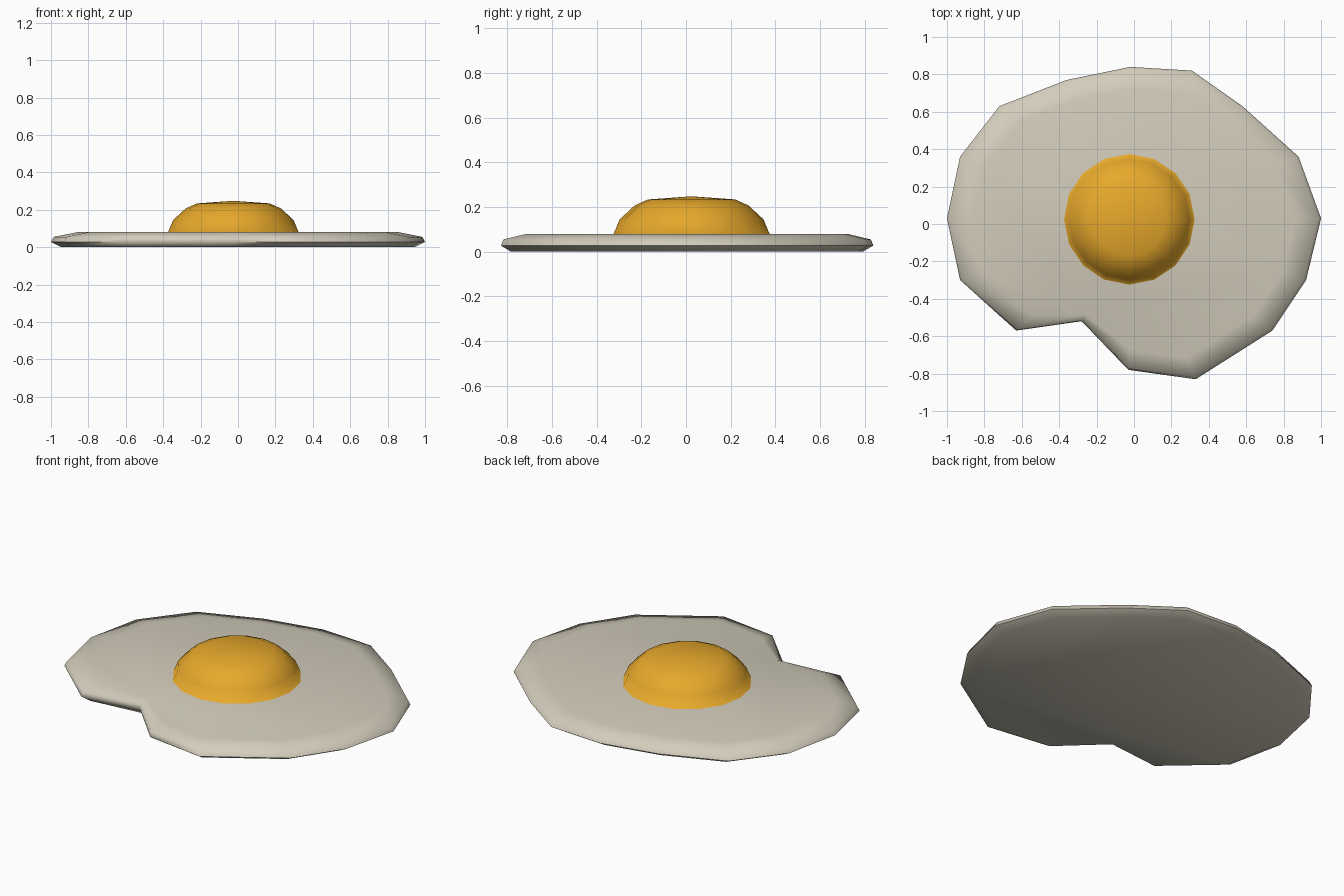
import bpy
import bmesh
from math import cos, sin, pi, radians

cube = bpy.data.objects.get("Cube")
if cube:
    bpy.data.objects.remove(cube, do_unlink=True)


def material(name, rgb):
    mat = bpy.data.materials.new(name)
    mat.use_nodes = True
    color = (*rgb, 1)
    mat.diffuse_color = color
    bsdf = mat.node_tree.nodes["Principled BSDF"]
    bsdf.inputs["Base Color"].default_value = color
    bsdf.inputs["Roughness"].default_value = 0.8
    return mat


def loft(name, rings, mat, angle, cap_bottom):
    """Skin a stack of equal-length rings and close the top."""
    bm = bmesh.new()
    loops = [[bm.verts.new(p) for p in ring] for ring in rings]
    count = len(loops[0])
    for low, high in zip(loops, loops[1:]):
        for i in range(count):
            j = (i + 1) % count
            bm.faces.new((low[i], low[j], high[j], high[i]))
    top = bm.faces.new(loops[-1])
    if cap_bottom:
        bm.faces.new(loops[0][::-1])
    else:
        # A low point gives the dome its slightly raised crown
        bmesh.ops.poke(bm, faces=[top])
        bm.verts.ensure_lookup_table()
        bm.verts[-1].co.z = 0.248
    mesh = bpy.data.meshes.new(name)
    bm.to_mesh(mesh)
    bm.free()
    mesh.materials.append(mat)
    obj = bpy.data.objects.new(name, mesh)
    bpy.context.collection.objects.link(obj)
    bpy.ops.object.select_all(action="DESELECT")
    obj.select_set(True)
    bpy.context.view_layer.objects.active = obj
    bpy.ops.object.shade_smooth_by_angle(angle=radians(angle))
    return obj


white = material("cooked white", (0.65, 0.61, 0.50))
yellow = material("yolk yellow", (0.85, 0.42, 0.026))

# Egg white: irregular outline with a notch, counter-clockwise
outline = [(1, .03), (.88, .36), (.58, .63), (.31, .82), (-.02, .84), (-.36, .77),
           (-.72, .63), (-.93, .36), (-1, .03), (-.93, -.3), (-.63, -.57),
           (-.28, -.52), (-.03, -.78), (.33, -.83), (.74, -.57), (.92, -.3)]
notch = 11


def outline_ring(inset, z):
    ring = []
    for i, (x, y) in enumerate(outline):
        s = 1 - inset * (0.5 if i == notch else 1)
        ring.append((x * s, y * s, z))
    return ring


loft("egg_white", [outline_ring(inset, z) for inset, z in
                   ((.055, 0), (0, .028), (.015, .055), (.14, .08))], white, 60, True)

# Yolk: faceted dome with a hidden flange that softens its base
profile = [(.42, .074), (.35, .078), (.322, .145), (.255, .207), (.195, .234)]
yolk_rings = [[(-.025 + r * cos(i * pi / 8), .025 + r * sin(i * pi / 8), z)
               for i in range(16)] for r, z in profile]
loft("yolk", yolk_rings, yellow, 180, False)
